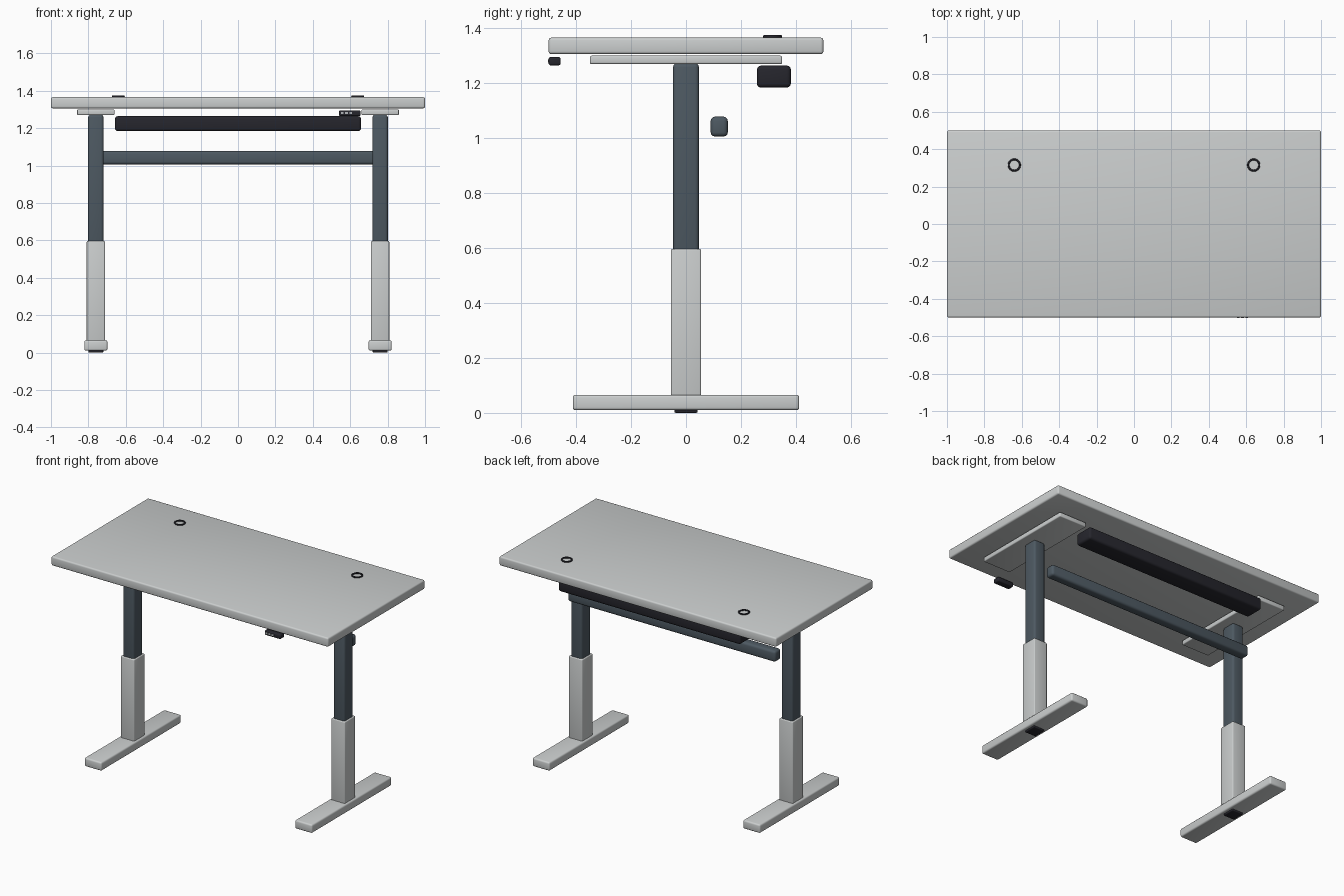
import bpy, math

if "Cube" in bpy.data.objects:
    bpy.data.objects.remove(bpy.data.objects["Cube"])

def material(name, rgb):
    m = bpy.data.materials.new(name)
    m.diffuse_color = (*rgb, 1)
    m.use_nodes = True
    m.node_tree.nodes["Principled BSDF"].inputs["Base Color"].default_value = m.diffuse_color
    return m

LIGHT = material("light grey", (0.60, 0.62, 0.62))
SLATE = material("slate blue grey", (0.075, 0.10, 0.122))
BLACK = material("charcoal", (0.019, 0.019, 0.026))
BUTTON = material("button grey", (0.45, 0.47, 0.48))

def box(name, lo, hi, mat, bevel=0.0, segments=3):
    """Rounded box between two corners."""
    bpy.ops.mesh.primitive_cube_add(size=1, location=[(a + b) / 2 for a, b in zip(lo, hi)])
    o = bpy.context.object
    o.name = name
    o.scale = [b - a for a, b in zip(lo, hi)]
    bpy.ops.object.transform_apply(location=False, rotation=False, scale=True)
    o.data.materials.append(mat)
    if bevel:
        m = o.modifiers.new("rounded edges", 'BEVEL')
        m.width, m.segments = bevel, segments
        bpy.ops.object.modifier_apply(modifier=m.name)
        bpy.ops.object.shade_smooth_by_angle(angle=math.radians(35))
    return o

def centred(name, x, y, half_x, half_y, z0, z1, mat, bevel):
    return box(name, (x - half_x, y - half_y, z0), (x + half_x, y + half_y, z1), mat, bevel)

# Tabletop
centred("tabletop", 0, 0, 1.0, 0.5, 1.306, 1.366, LIGHT, 0.01)

# Legs, feet, mounting plates and cable rings on both sides
for side, s in (("left", -1), ("right", 1)):
    x = 0.76 * s
    centred(side + "_mounting_plate", x, 0, 0.10, 0.35, 1.27, 1.30, LIGHT, 0.006)
    centred(side + "_upper_leg", x, 0, 0.041, 0.047, 0.55, 1.272, SLATE, 0.014)
    centred(side + "_lower_leg", x, 0, 0.049, 0.055, 0.05, 0.597, LIGHT, 0.006)
    centred(side + "_foot", x, 0, 0.062, 0.412, 0.01, 0.066, LIGHT, 0.01)
    centred(side + "_floor_pad", x, 0, 0.04, 0.042, 0.0, 0.02, BLACK, 0.005)
    bpy.ops.mesh.primitive_torus_add(major_segments=40, minor_segments=10, major_radius=0.03,
                                     minor_radius=0.005, location=(0.64 * s, 0.315, 1.37))
    ring = bpy.context.object
    ring.name = side + "_cable_ring"
    ring.data.materials.append(BLACK)
    bpy.ops.object.shade_smooth()

# Crossbar and cable tray behind the legs
box("crossbar", (-0.75, 0.09, 1.006), (0.75, 0.152, 1.078), SLATE, 0.015)
box("cable_tray", (-0.658, 0.258, 1.184), (0.658, 0.382, 1.264), BLACK, 0.015)

# Height control under the front edge, with three buttons
box("height_control", (0.54, -0.5, 1.265), (0.656, -0.456, 1.295), BLACK, 0.007)
for i in range(3):
    x = 0.558 + i * 0.022
    box(f"control_button_{i + 1}", (x - 0.007, -0.503, 1.275), (x + 0.007, -0.498, 1.287), BUTTON)
